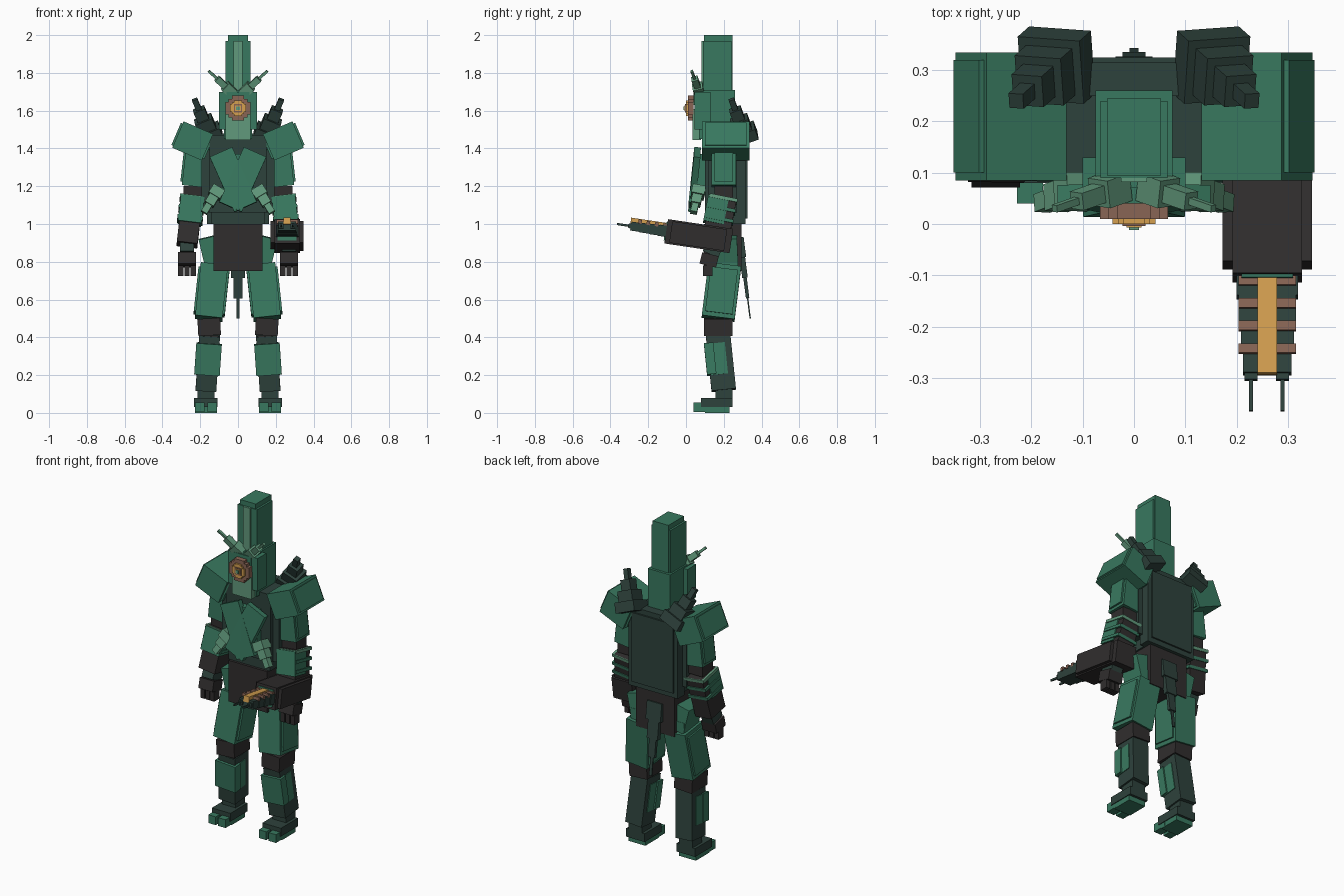
import bpy
from mathutils import Vector

default_cube = bpy.data.objects.get("Cube")
if default_cube:
    bpy.data.objects.remove(default_cube)

UP = Vector((0, 0, 1))


def material(name, red, green, blue):
    mat = bpy.data.materials.new(name)
    mat.use_nodes = True
    mat.diffuse_color = (red, green, blue, 1)
    shader = mat.node_tree.nodes["Principled BSDF"]
    shader.inputs["Base Color"].default_value = mat.diffuse_color
    return mat


GREEN = material("armour green", .04, .19, .115)
DARK = material("dark green", .027, .054, .045)
BLACK = material("charcoal", .03, .027, .027)
PALE = material("pale green", .12, .32, .2)
GOLD = material("gold", .66, .35, .08)
BROWN = material("copper brown", .25, .13, .09)


def flip(point):
    """Mirror a point to the other side of the body."""
    return Vector((-point.x, point.y, point.z))


def beam(name, mat, start, end, width, depth):
    """Box running from one point to another."""
    axis = end - start
    bpy.ops.mesh.primitive_cube_add(size=1, location=start.lerp(end, .5))
    part = bpy.context.object
    part.name = name
    part.scale = (width, depth, axis.length)
    upward = axis if axis.z >= 0 else -axis
    part.rotation_euler = UP.rotation_difference(upward).to_euler()
    part.data.materials.append(mat)


def pair(name, mat, start, end, width, depth):
    beam("left_" + name, mat, start, end, width, depth)
    beam("right_" + name, mat, flip(start), flip(end), width, depth)


def layered_pair(name, mat, start, end, width, depth):
    """Mirrored armour part with a raised panel on its outer and inner sides."""
    pair(name, mat, start, end, width, depth)
    pair(name + "_panel", mat, start.lerp(end, .08), end.lerp(start, .08),
         width + .02, depth - .03)


def block(name, mat, width, front, back, bottom, top, x=0):
    """Upright box; with an x offset it appears on both sides."""
    y = (front + back) / 2
    low, high = Vector((x, y, bottom)), Vector((x, y, top))
    build = pair if x else beam
    build(name, mat, low, high, width, back - front)


def steps(build, name, mat, start, end, count, thick, thin, flatness=1):
    """Row of ever thinner boxes along a line."""
    for i in range(count):
        width = thick + (thin - thick) * i / (count - 1)
        build(f"{name}_{i + 1}", mat, start.lerp(end, i / count),
              start.lerp(end, (i + 1) / count), width, width * flatness)


# Head: tall crown, helmet, cheeks and face plate
block("crown", GREEN, width=.106, front=.095, back=.245, bottom=1.6, top=2)
block("crown_shell", GREEN, width=.13, front=.09, back=.24, bottom=1.65, top=1.97)
block("crown_stripe", PALE, width=.05, front=.082, back=.09, bottom=1.7, top=1.97)
block("helmet", GREEN, width=.15, front=.07, back=.26, bottom=1.45, top=1.71)
block("cheek", GREEN, width=.055, front=.045, back=.13, bottom=1.5, top=1.7, x=.073)
block("brow", GREEN, width=.12, front=.04, back=.1, bottom=1.63, top=1.7)
block("face_plate", PALE, width=.13, front=.035, back=.08, bottom=1.445, top=1.61)
steps(pair, "horn", PALE, Vector((.025, .075, 1.69)), Vector((.155, .03, 1.81)),
      count=3, thick=.055, thin=.014)

# Single eye: crossed boxes make each stepped ring
EYE = 1.613
for name, mat, radius, front in (("eye_rim", BROWN, .066, .01), ("eye_ring", GOLD, .042, 0)):
    for shape, across, tall in (("wide", 1, .5), ("square", .75, .75), ("tall", .5, 1)):
        block(f"{name}_{shape}", mat, width=across * radius * 2, front=front, back=.04,
              bottom=EYE - radius * tall, top=EYE + radius * tall)
for name, mat, radius, front in (("eye_lens", BROWN, .022, -.004),
                                 ("eye_core", GOLD, .015, -.007), ("eye_pupil", PALE, .01, -.012)):
    block(name, mat, width=radius * 2, front=front, back=.01,
          bottom=EYE - radius, top=EYE + radius)

# Torso, back plate and crossed chest plates
block("torso", DARK, width=.3, front=.1, back=.28, bottom=1.06, top=1.47)
block("ribs", DARK, width=.385, front=.12, back=.27, bottom=1.06, top=1.39)
block("belly", DARK, width=.28, front=.11, back=.28, bottom=1, top=1.2)
block("back_plate", DARK, width=.33, front=.25, back=.315, bottom=1, top=1.48)
block("back_panel", DARK, width=.28, front=.3, back=.325, bottom=1.03, top=1.45)
block("chest_block", GREEN, width=.17, front=.06, back=.12, bottom=1.15, top=1.37)
pair("chest_plate", GREEN, Vector((-.04, .03, 1.09)), Vector((.09, .06, 1.38)),
     width=.13, depth=.035)
steps(pair, "rib_fang", PALE, Vector((.1, .07, 1.19)), Vector((.18, .04, 1.06)),
      count=3, thick=.07, thin=.035)

# Shoulder pads flaring upward, and back exhausts
layered_pair("shoulder_pad", GREEN, Vector((.27, .21, 1.37)), Vector((.21, .21, 1.51)),
             width=.17, depth=.25)
steps(pair, "exhaust", DARK, Vector((.14, .32, 1.45)), Vector((.23, .24, 1.66)),
      count=4, thick=.13, thin=.03)

# Pelvis and tail
block("pelvis", BLACK, width=.26, front=.095, back=.295, bottom=.75, top=1)
steps(beam, "tail", DARK, Vector((0, .285, .93)), Vector((0, .34, .5)),
      count=4, thick=.1, thin=.018, flatness=.4)

# Legs, built between joints
hip = Vector((.125, .205, .78))
knee = Vector((.155, .17, .5))
shin_top = Vector((.15, .17, .41))
ankle = Vector((.17, .2, .12))
pair("hip_guard", GREEN, hip, Vector((.16, .2, .93)), width=.1, depth=.14)
layered_pair("thigh", GREEN, hip, knee, width=.145, depth=.175)
pair("thigh_cap", GREEN, hip, hip + UP * .06, width=.11, depth=.14)
pair("knee", BLACK, knee, shin_top, width=.12, depth=.15)
pair("knee_joint", BLACK, shin_top, shin_top - UP * .04, width=.095, depth=.12)
pair("shin", DARK, shin_top, ankle, width=.11, depth=.13)
guard_top, guard_end = shin_top.lerp(ankle, .15), shin_top.lerp(ankle, .72)
forward = Vector((0, -.055, 0))
pair("shin_guard", GREEN, guard_top + forward, guard_end + forward, width=.135, depth=.05)
pair("shin_side", GREEN, guard_top + forward / 4, guard_end + forward / 4,
     width=.118, depth=.09)
pair("ankle", DARK, ankle + UP * .03, ankle - UP * .08, width=.09, depth=.09)
block("foot", DARK, width=.125, front=.08, back=.245, bottom=.03, top=.08, x=ankle.x)
block("sole", GREEN, width=.115, front=.1, back=.23, bottom=0, top=.04, x=ankle.x)
for name, offset in (("inner_toe", -.033), ("outer_toe", .033)):
    block(name, GREEN, width=.05, front=.04, back=.13, bottom=.005, top=.055,
          x=ankle.x + offset)

# Arms, built between joints
shoulder = Vector((.215, .2, 1.42))
elbow = Vector((.24, .2, 1.2))
forearm_top = Vector((.24, .2, 1.14))
wrist = Vector((.27, .15, .89))
palm = Vector((.27, .13, .84))
fingers = Vector((.27, .115, .78))
layered_pair("upper_arm", GREEN, shoulder, elbow, width=.115, depth=.13)
pair("elbow", BLACK, elbow, forearm_top, width=.095, depth=.1)
pair("forearm", BLACK, forearm_top, wrist, width=.11, depth=.14)
pair("forearm_guard", GREEN, forearm_top + forward / 2, forearm_top.lerp(wrist, .55) + forward / 2,
     width=.125, depth=.11)
for name, mat, along in (("upper", PALE, 0), ("middle", GREEN, .22), ("lower", GREEN, .44)):
    pair(f"{name}_forearm_band", mat, forearm_top.lerp(wrist, along),
         forearm_top.lerp(wrist, along + .07), width=.135, depth=.15)
pair("wrist", DARK, wrist, palm, width=.075, depth=.09)
pair("palm", BLACK, palm, fingers, width=.095, depth=.09)
for name, offset in (("inner", -.033), ("middle", 0), ("outer", .033)):
    block(f"{name}_finger", BLACK, width=.027, front=.09, back=.14,
          bottom=.725, top=fingers.z, x=fingers.x + offset)

# Arm cannon on the left arm, pitched slightly upward
rear = Vector((.26, .24, .91))
tip = Vector((.26, -.365, 1))


def cannon(name, mat, begin, finish, width, depth, lift=0, shift=0):
    """Cannon part given by its share of the rear-to-tip line."""
    offset = Vector((shift, 0, lift))
    beam(name, mat, rear.lerp(tip, begin) + offset, rear.lerp(tip, finish) + offset,
         width, depth)


cannon("cannon_body", BLACK, .05, .53, width=.175, depth=.115)
cannon("cannon_core", BLACK, 0, .57, width=.135, depth=.13)
steps(beam, "barrel", DARK, rear.lerp(tip, .55), rear.lerp(tip, .88),
      count=4, thick=.12, thin=.095, flatness=.5)
cannon("muzzle_face", GREEN, .57, .58, width=.1, depth=.1)
cannon("barrel_rail", GOLD, .5, .88, width=.038, depth=.035, lift=.027)
for i in range(4):
    begin = .565 + i * .073
    cannon(f"barrel_band_{i + 1}", BROWN, begin, begin + .03, width=.113, depth=.022, lift=.03)
for name, shift in (("inner", -.032), ("outer", .03)):
    cannon(f"{name}_prong_base", DARK, .85, .9, width=.025, depth=.025, shift=shift)
    cannon(f"{name}_prong", DARK, .88, 1, width=.008, depth=.012, shift=shift)
